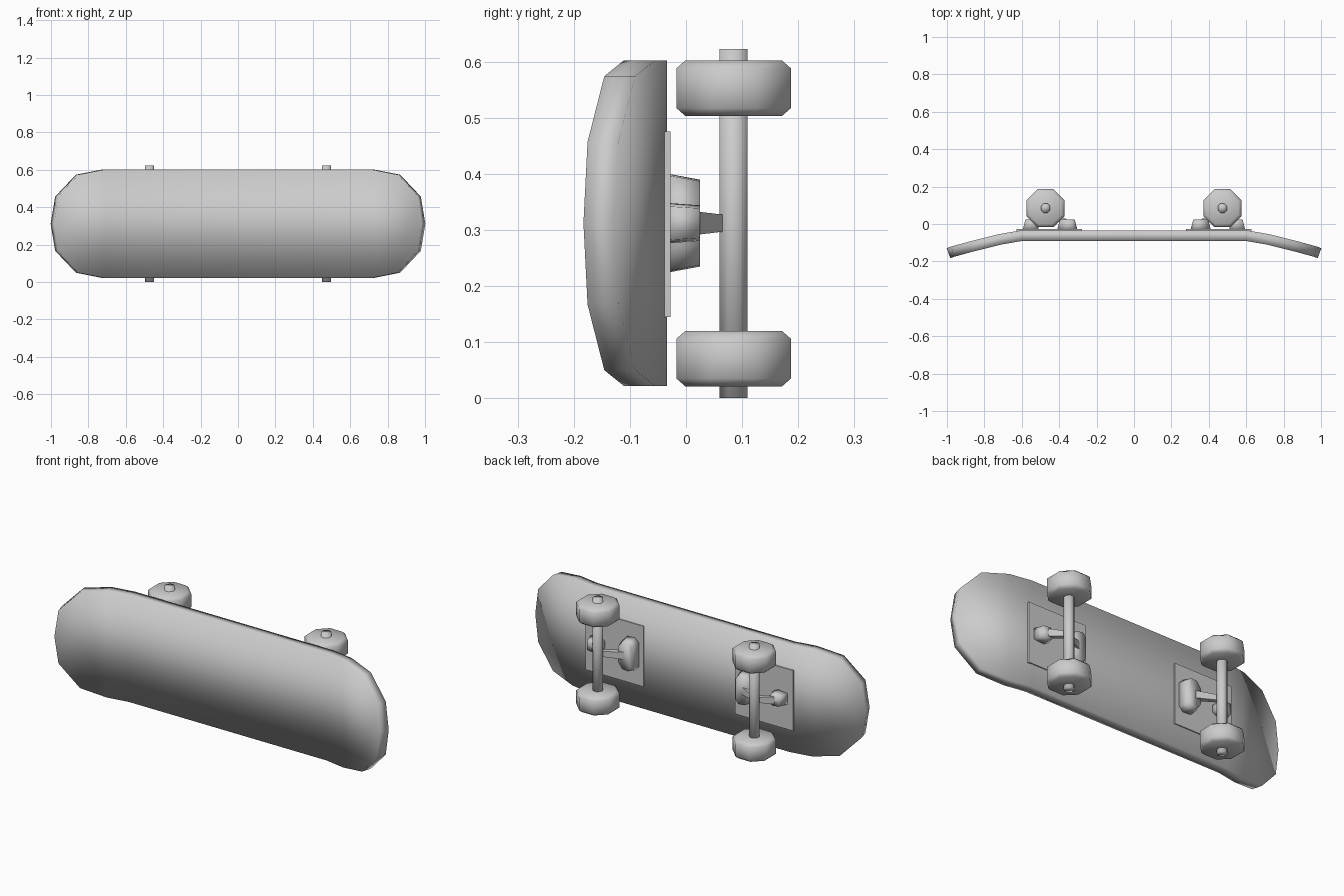
import bpy, bmesh, math
from mathutils import Matrix

if "Cube" in bpy.data.objects:
    bpy.data.objects.remove(bpy.data.objects["Cube"])

ZC = 0.312      # mid height of the board lying on its edge
TX = 0.473      # axle distance from centre


def finish(name, bm, smooth=True):
    bmesh.ops.recalc_face_normals(bm, faces=bm.faces)
    me = bpy.data.meshes.new(name)
    bm.to_mesh(me)
    bm.free()
    for p in me.polygons:
        p.use_smooth = smooth
    ob = bpy.data.objects.new(name, me)
    bpy.context.collection.objects.link(ob)
    return ob


def loft(name, rings, smooth=False):
    bm = bmesh.new()
    loops = [[bm.verts.new(c) for c in r] for r in rings]
    n = len(loops[0])
    for a, b in zip(loops, loops[1:]):
        for i in range(n):
            bm.faces.new((a[i], a[(i + 1) % n], b[(i + 1) % n], b[i]))
    bm.faces.new(loops[0])
    bm.faces.new(loops[-1])
    return finish(name, bm, smooth)


def octagon(name, x, y, profile):
    # profile: (radius, z) rings of an eight-sided turned part
    k = 1 / math.cos(math.pi / 8)
    rings = [[(x + r * k * math.cos((i + .5) * math.pi / 4),
               y + r * k * math.sin((i + .5) * math.pi / 4), z)
              for i in range(8)] for r, z in profile]
    return loft(name, rings, True)


# deck: upturned sheet with clipped round ends, given thickness
half = [(0.60, -0.062, 0.29), (0.72, -0.083, 0.29), (0.86, -0.118, 0.262), (0.97, -0.148, 0.145)]
stations = [(-x, y, h) for x, y, h in reversed(half)] + half
bm = bmesh.new()
cols = [(bm.verts.new((x, y, ZC - h)), bm.verts.new((x, y, ZC + h))) for x, y, h in stations]
for a, b in zip(cols, cols[1:]):
    bm.faces.new((a[0], b[0], b[1], a[1]))
for s, c in ((-1, cols[0]), (1, cols[-1])):
    bm.faces.new((c[0], bm.verts.new((s * 0.992, -0.156, ZC)), c[1]))
deck = finish("deck", bm)
mod = deck.modifiers.new("thickness", "SOLIDIFY")
mod.thickness = 0.057
mod.offset = 0


def block(name, s, outline, arm_x):
    # tapered mount standing on the plate; outline is (x, half width in z)
    cx = sum(x for x, h in outline) / len(outline)
    ring = outline + [(x, -h) for x, h in reversed(outline)]
    base = [(s * x, -0.032, ZC + z) for x, z in ring]
    top = [(s * (cx + (x - cx) * .7), 0.025, ZC + z * .88) for x, z in ring]
    loft(name, [base, top], True)
    # arm from the mount to the axle
    ends = [(arm_x, 0.008, 0.018, 0.020), (TX, 0.062, 0.013, 0.014)]
    loft(name + "_arm", [[(s * x, y + dy * u, ZC + dz * v)
                          for u, v in ((-1, -1), (1, -1), (1, 1), (-1, 1))]
                         for x, y, dy, dz in ends])


for s, side in ((-1, "left"), (1, "right")):
    # base plate
    bm = bmesh.new()
    bmesh.ops.create_cube(bm, size=1, matrix=Matrix.Translation((s * 0.452, -0.035, 0.31))
                          @ Matrix.Diagonal((0.35, 0.014, 0.33, 1)))
    finish(side + "_base_plate", bm, False)
    # inner wide mount and outer small mount
    block(side + "_inner_mount", s, [(0.302, 0.065), (0.325, 0.088), (0.375, 0.085), (0.412, 0.045)], 0.36)
    block(side + "_outer_mount", s, [(0.508, 0.020), (0.535, 0.036), (0.595, 0.030)], 0.55)
    # axle and wheels
    octagon(side + "_axle", s * TX, 0.085, [(0.025, 0), (0.025, 0.622)])
    for z0, lvl in ((0.021, "lower"), (0.503, "upper")):
        octagon(f"{side}_{lvl}_wheel", s * TX, 0.085,
                [(0.086, z0), (0.102, z0 + 0.014), (0.102, z0 + 0.085), (0.086, z0 + 0.099)])
